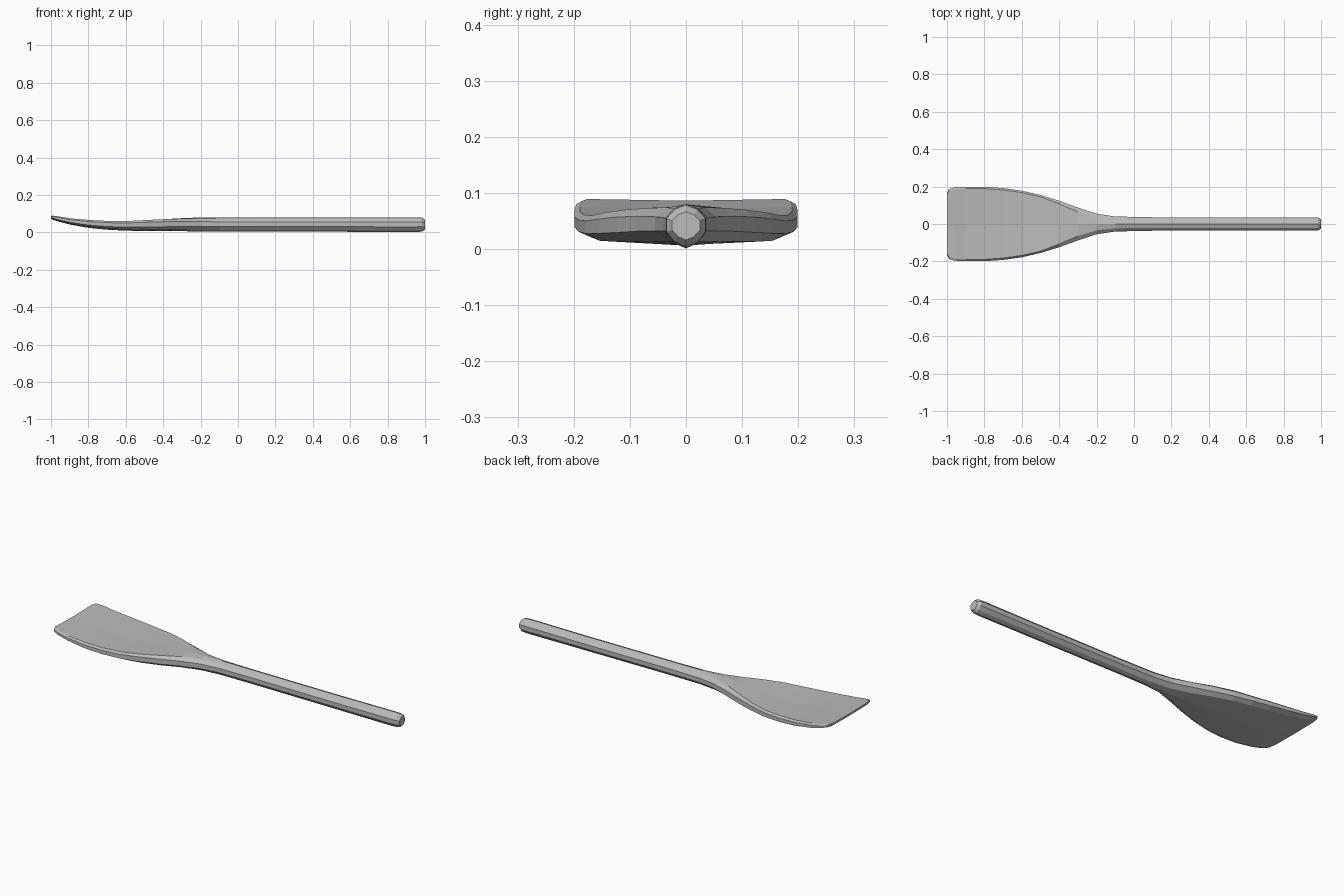
import bpy, bmesh

if "Cube" in bpy.data.objects:
    bpy.data.objects.remove(bpy.data.objects["Cube"])

# Stations along the length: x, half width, bottom z, top z
STATIONS = [
    (-1.00, 0.165, 0.074, 0.088),
    (-0.99, 0.186, 0.068, 0.089),
    (-0.96, 0.196, 0.057, 0.085),
    (-0.90, 0.199, 0.042, 0.075),
    (-0.80, 0.199, 0.024, 0.066),
    (-0.70, 0.192, 0.014, 0.061),
    (-0.60, 0.178, 0.009, 0.060),
    (-0.50, 0.155, 0.007, 0.065),
    (-0.40, 0.124, 0.006, 0.071),
    (-0.30, 0.088, 0.006, 0.077),
    (-0.20, 0.055, 0.005, 0.080),
    (-0.10, 0.040, 0.005, 0.080),
    (0.10, 0.036, 0.005, 0.079),
    (0.60, 0.036, 0.003, 0.078),
    (0.95, 0.036, 0.001, 0.080),
    (0.985, 0.035, 0.004, 0.078),
    (1.00, 0.025, 0.016, 0.066),
]


def section(x, w, zb, zt):
    """Ten-sided section: faceted round on the handle, flat slab on the blade."""
    h = zt - zb
    t = min(max((w - 0.04) / 0.1, 0), 1)          # 0 = handle, 1 = blade
    top_y = (1 - t) * 0.58 * w + t * (w - 0.010)
    bot_y = (1 - t) * 0.55 * w + t * 0.86 * w
    drop = (1 - t) * 0.10 * h
    half = [
        (bot_y, zb + 0.11 * h),
        (w, zb + 0.36 * h),
        (w, zb + (0.68 + 0.12 * t) * h),
        (top_y, zt - drop),
    ]
    ring = [(0, zb)] + half + [(0, zt - 0.003 * t)]
    ring += [(-y, z) for y, z in reversed(half)]
    return [(x, y, z) for y, z in ring]


# Spatula: one continuous carved piece, blade flowing into handle
bm = bmesh.new()
rings = [[bm.verts.new(p) for p in section(*s)] for s in STATIONS]
for a, b in zip(rings, rings[1:]):
    n = len(a)
    for i in range(n):
        j = (i + 1) % n
        bm.faces.new((a[i], a[j], b[j], b[i]))
bm.faces.new(rings[0])
bm.faces.new(rings[-1])
bmesh.ops.recalc_face_normals(bm, faces=bm.faces)

mesh = bpy.data.meshes.new("spatula")
bm.to_mesh(mesh)
bm.free()
spatula = bpy.data.objects.new("spatula", mesh)
bpy.context.collection.objects.link(spatula)

# Plain grey finish
grey = bpy.data.materials.new("light grey")
grey.diffuse_color = (0.5, 0.5, 0.5, 1)
grey.use_nodes = True
grey.node_tree.nodes["Principled BSDF"].inputs["Base Color"].default_value = grey.diffuse_color
mesh.materials.append(grey)
